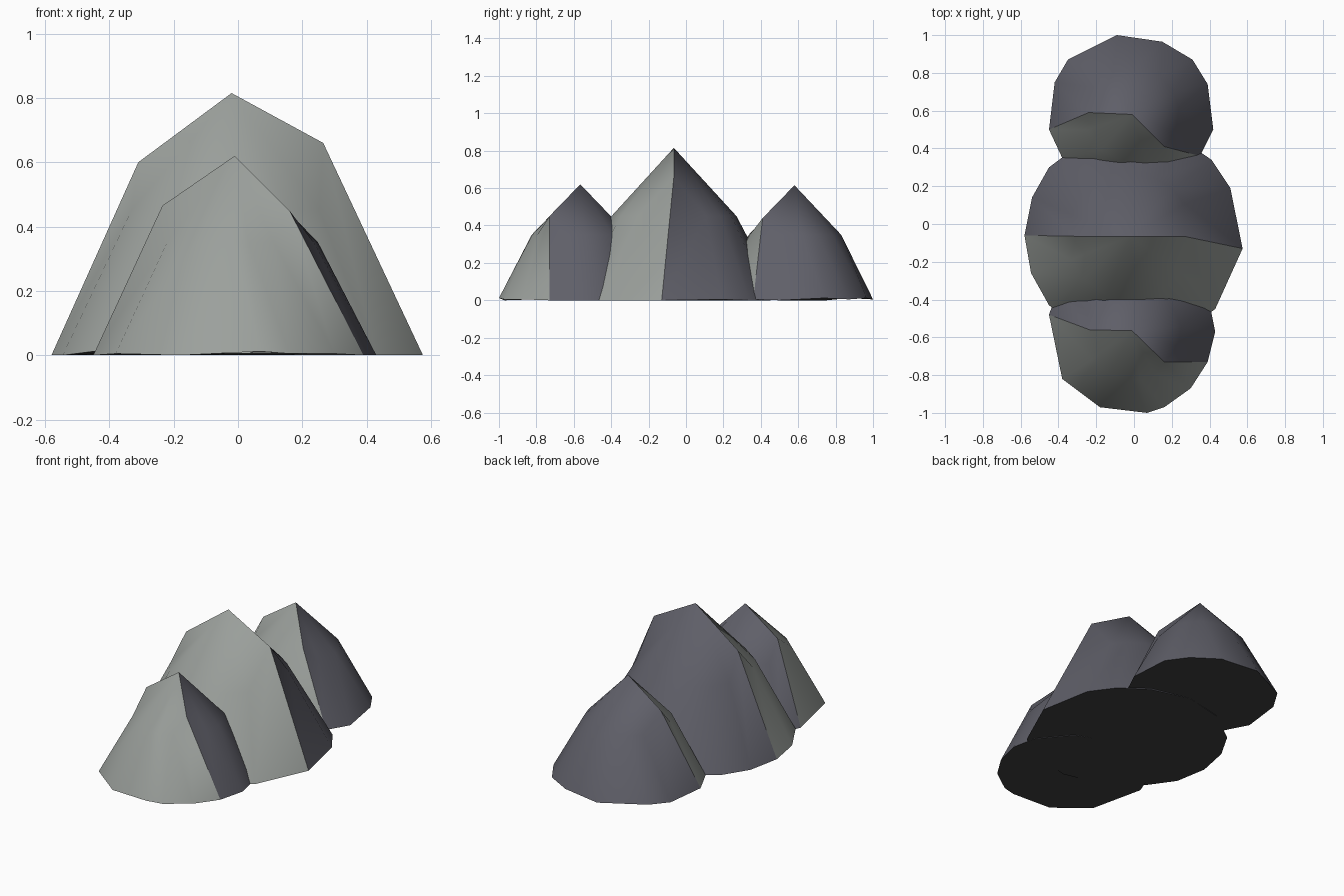
import bpy
import bmesh
import math
import random
from mathutils import Vector

random.seed(4)
SHARP = math.radians(40)

if "Cube" in bpy.data.objects:
    bpy.data.objects.remove(bpy.data.objects["Cube"], do_unlink=True)


def make_material(name, colour):
    mat = bpy.data.materials.new(name)
    mat.use_nodes = True
    mat.diffuse_color = (*colour, 1)
    mat.node_tree.nodes["Principled BSDF"].inputs["Base Color"].default_value = (*colour, 1)
    return mat


MATERIALS = [
    make_material("pale_stone", (0.33, 0.352, 0.333)),
    make_material("slate_stone", (0.115, 0.115, 0.14)),
    make_material("dark_underside", (0.05, 0.05, 0.05)),
]


def bearing(point, centre, start=0.0):
    """Angle of a point around the peak, wrapped to lie at or after start."""
    angle = math.atan2(point[1] - centre.y, point[0] - centre.x)
    return start + (angle - start) % math.tau


def make_peak(name, apex, pale_outline, slate_outline, ridges, shoulder):
    """Faceted peak: both outlines begin on a ridge and run anticlockwise."""
    apex = Vector(apex)
    left, right = (Vector(r) for r in ridges)
    radius, height = shoulder
    bm = bmesh.new()
    top = bm.verts.new(apex)
    base, middle = [], []
    spans = ((pale_outline, slate_outline, left, right),
             (slate_outline, pale_outline, right, left))

    # Base ring and shoulder ring; the shoulders follow the two raised ridges
    for outline, following, ridge, next_ridge in spans:
        start = bearing(outline[0], apex)
        sweep = bearing(following[0], apex, start) - start
        mid_start = bearing(ridge, apex)
        mid_sweep = bearing(next_ridge, apex, mid_start) - mid_start
        for i, (x, y) in enumerate(outline):
            base.append(bm.verts.new((x, y, random.choice((0, 0.005, 0.012)))))
            if i == 0:
                middle.append(bm.verts.new(ridge))
                continue
            turn = (bearing((x, y), apex, start) - start) / sweep
            a = mid_start + mid_sweep * turn
            middle.append(bm.verts.new((apex.x + radius * math.cos(a),
                                        apex.y + radius * math.sin(a), height)))

    # Side and cap faces, pale in front and slate behind
    count = len(base)
    for i in range(count):
        j = (i + 1) % count
        shade = 0 if i < len(pale_outline) else 1
        for corners in ((base[i], base[j], middle[j]),
                        (base[i], middle[j], middle[i]),
                        (middle[i], middle[j], top)):
            face = bm.faces.new(corners)
            face.material_index = shade
            face.smooth = True
    underside = bm.faces.new(list(reversed(base)))
    underside.material_index = 2

    # Crease the steep edges and the colour borders
    bm.normal_update()
    for edge in bm.edges:
        a, b = edge.link_faces
        edge.smooth = (a.material_index == b.material_index
                       and edge.calc_face_angle() < SHARP)

    mesh = bpy.data.meshes.new(name)
    bm.to_mesh(mesh)
    bm.free()
    for mat in MATERIALS:
        mesh.materials.append(mat)
    obj = bpy.data.objects.new(name, mesh)
    bpy.context.collection.objects.link(obj)
    return obj


# Small peak at the front
make_peak(
    "front_peak", (-0.01, -0.565, 0.62),
    [(-.45, -.48), (-.38, -.82), (-.18, -.97), (.07, -1), (.16, -.97), (.3, -.87)],
    [(.39, -.73), (.43, -.57), (.4, -.42), (.25, -.24), (0, -.14), (-.25, -.2), (-.4, -.34)],
    ridges=((-.235, -.56, .465), (.16, -.73, .45)),
    shoulder=(.26, .35),
)

# Tall peak in the middle
make_peak(
    "middle_peak", (-0.02, -0.065, 0.815),
    [(-.58, -.06), (-.545, -.26), (-.45, -.43), (-.25, -.58), (0, -.63), (.25, -.58), (.43, -.45)],
    [(.575, -.13), (.51, .19), (.41, .34), (.25, .45), (0, .5), (-.25, .45), (-.45, .3), (-.54, .14)],
    ridges=((-.31, -.065, .6), (.265, -.065, .66)),
    shoulder=(.335, .45),
)

# Small peak at the back
make_peak(
    "back_peak", (-0.01, 0.58, 0.615),
    [(-.45, .5), (-.38, .35), (-.2, .22), (0, .16), (.2, .22)],
    [(.35, .36), (.42, .5), (.39, .74), (.31, .87), (.15, .965), (-.09, 1), (-.35, .87), (-.42, .75)],
    ridges=((-.24, .59, .46), (.16, .41, .44)),
    shoulder=(.25, .35),
)
